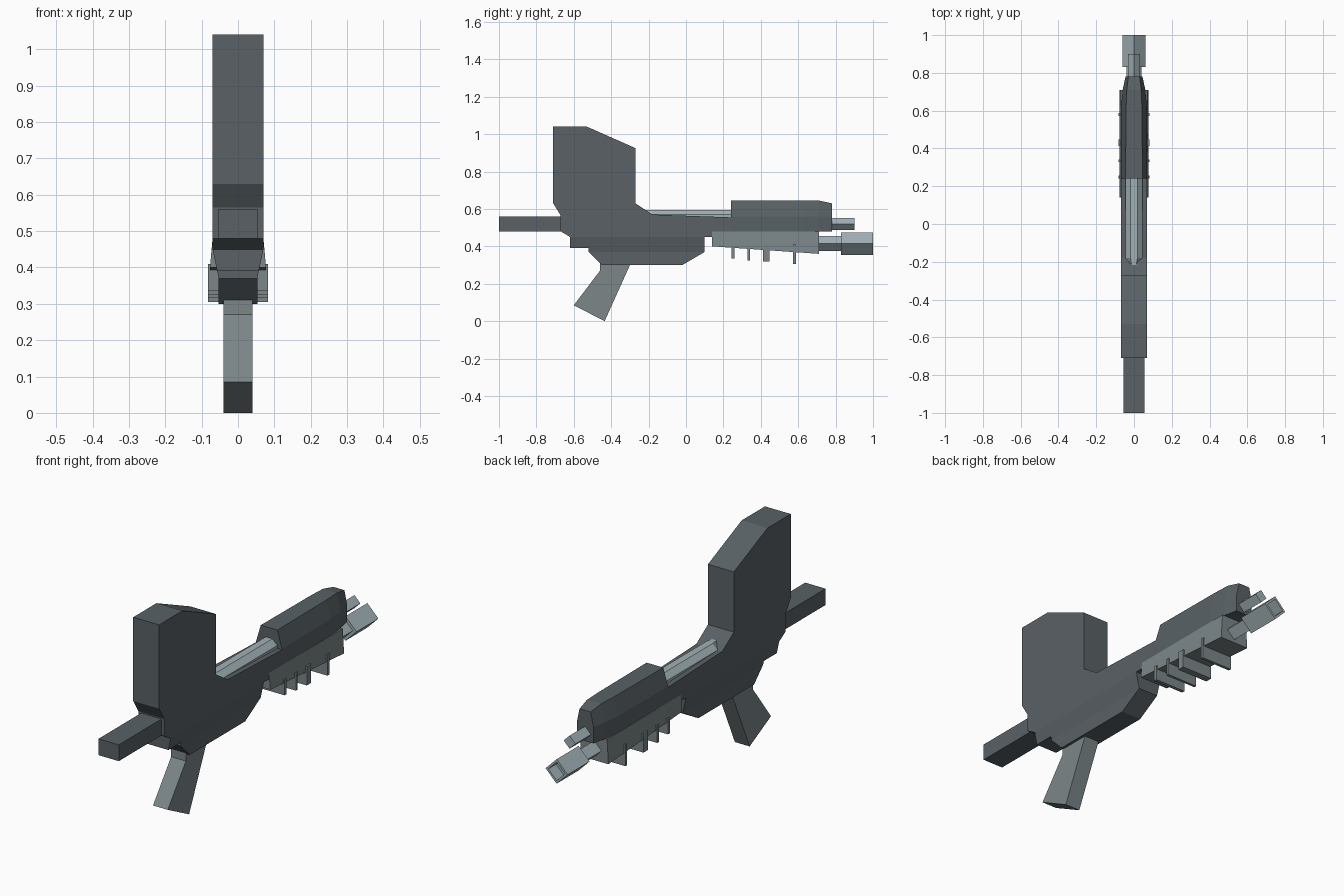
import bpy, bmesh
from mathutils import Vector

if "Cube" in bpy.data.objects:
    bpy.data.objects.remove(bpy.data.objects["Cube"])


def material(name, rgb):
    m = bpy.data.materials.new(name)
    m.diffuse_color = (*rgb, 1)
    m.use_nodes = True
    m.node_tree.nodes["Principled BSDF"].inputs["Base Color"].default_value = m.diffuse_color
    return m


DARK = material("dark_metal", (0.10, 0.12, 0.13))
MID = material("mid_metal", (0.20, 0.24, 0.25))
LIGHT = material("light_metal", (0.36, 0.44, 0.47))


def finish(bm, name, mat):
    bmesh.ops.recalc_face_normals(bm, faces=bm.faces)
    mesh = bpy.data.meshes.new(name)
    bm.to_mesh(mesh)
    bm.free()
    ob = bpy.data.objects.new(name, mesh)
    mesh.materials.append(mat)
    bpy.context.collection.objects.link(ob)
    return ob


def plate(name, profile, half, mat, cuts=(), width=None):
    """Extrude a (y, z) profile across x; optional z cuts let the width vary with height."""
    bm = bmesh.new()
    face = bm.faces.new([bm.verts.new((-half, y, z)) for y, z in profile])
    ext = bmesh.ops.extrude_face_region(bm, geom=[face])["geom"]
    bmesh.ops.translate(bm, vec=(2 * half, 0, 0),
                        verts=[v for v in ext if isinstance(v, bmesh.types.BMVert)])
    for z in cuts:
        bmesh.ops.bisect_plane(bm, geom=bm.verts[:] + bm.edges[:] + bm.faces[:],
                               plane_co=(0, 0, z), plane_no=(0, 0, 1))
    if width:
        for v in bm.verts:
            v.co.x = width(v.co.z) * (1 if v.co.x > 0 else -1)
    return finish(bm, name, mat)


def loft(name, sections, mat, recess=None):
    """Bridge (y, [(x, z), ...]) cross-sections along y; recess = (inset, depth) at the far end."""
    bm = bmesh.new()
    rings = [[bm.verts.new((x, y, z)) for x, z in pts] for y, pts in sections]
    n = len(rings[0])
    for a, b in zip(rings, rings[1:]):
        for i in range(n):
            bm.faces.new((a[i], a[(i + 1) % n], b[(i + 1) % n], b[i]))
    bm.faces.new(rings[0])
    end = bm.faces.new(rings[-1])
    if recess:
        bmesh.ops.recalc_face_normals(bm, faces=bm.faces)
        bmesh.ops.inset_region(bm, faces=[end], thickness=recess[0])
        ext = bmesh.ops.extrude_face_region(bm, geom=[end])["geom"]
        bmesh.ops.translate(bm, vec=Vector((0, -recess[1], 0)),
                            verts=[v for v in ext if isinstance(v, bmesh.types.BMVert)])
        if end.is_valid:
            bmesh.ops.delete(bm, geom=[end], context="FACES")
    return finish(bm, name, mat)


def mirrored(half_pts):
    """Close a right-hand half outline, listed bottom to top, into a symmetric section."""
    return half_pts + [(-x, z) for x, z in reversed(half_pts)]


def diamond(r, z):
    return [(r, z), (0, z + r), (-r, z), (0, z - r)]


# Receiver with the tall block on top; its underside narrows
def receiver_width(z):
    t = min(max((0.45 - z) / 0.08, 0), 1)
    return 0.07 - 0.017 * t


plate("receiver", [(-0.71, 0.63), (-0.71, 1.04), (-0.53, 1.04), (-0.27, 0.925), (-0.27, 0.63),
                   (-0.18, 0.57), (0.24, 0.555), (0.24, 0.48), (0.14, 0.48), (0.14, 0.45),
                   (0.10, 0.45), (0.10, 0.37), (-0.02, 0.30), (-0.45, 0.30), (-0.52, 0.37),
                   (-0.52, 0.39), (-0.62, 0.39), (-0.62, 0.45), (-0.67, 0.48), (-0.67, 0.565)],
      0.07, DARK, cuts=(0.45, 0.37), width=receiver_width)

# Stock bar
plate("stock_bar", [(-1, 0.48), (-1, 0.56), (-0.62, 0.56), (-0.62, 0.48)], 0.055, DARK)

# Barrel cover, chamfered and tapering at the front
loft("barrel_cover", [
    (0.24, mirrored([(0.07, 0.48), (0.07, 0.56), (0.045, 0.645)])),
    (0.62, mirrored([(0.068, 0.48), (0.068, 0.56), (0.042, 0.645)])),
    (0.71, mirrored([(0.06, 0.48), (0.06, 0.56), (0.038, 0.645)])),
    (0.78, mirrored([(0.045, 0.48), (0.045, 0.56), (0.03, 0.63)]))], DARK)

# Light top rail with a pointed rear
loft("top_rail", [
    (-0.22, mirrored([(0.018, 0.54), (0.018, 0.57), (0.012, 0.595)])),
    (-0.18, mirrored([(0.045, 0.54), (0.045, 0.57), (0.018, 0.595)])),
    (0.25, mirrored([(0.045, 0.54), (0.045, 0.57), (0.018, 0.595)]))], LIGHT)

# Handguard with cross fins below
loft("handguard", [
    (0.14, mirrored([(0.077, 0.40), (0.07, 0.48)])),
    (0.71, mirrored([(0.077, 0.36), (0.07, 0.48)]))], MID)
for i, (y, w, z) in enumerate([(0.25, 0.016, 0.335), (0.335, 0.013, 0.325),
                               (0.43, 0.034, 0.318), (0.58, 0.014, 0.305)]):
    plate(f"handguard_fin_{i + 1}", [(y - w / 2, z), (y + w / 2, z),
                                     (y + w / 2, 0.41), (y - w / 2, 0.41)], 0.083, MID)

# Grip
plate("grip", [(-0.46, 0.31), (-0.46, 0.27), (-0.60, 0.085), (-0.435, 0.0), (-0.295, 0.31)],
      0.04, MID)

# Diamond-section barrels
loft("upper_barrel", [(0.75, diamond(0.032, 0.52)), (0.90, diamond(0.032, 0.52))], LIGHT)
loft("lower_barrel", [(0.68, diamond(0.04, 0.415)), (0.85, diamond(0.04, 0.415))], LIGHT)
loft("muzzle", [(0.83, diamond(0.06, 0.415)), (1.0, diamond(0.06, 0.415))], LIGHT,
     recess=(0.015, 0.06))
